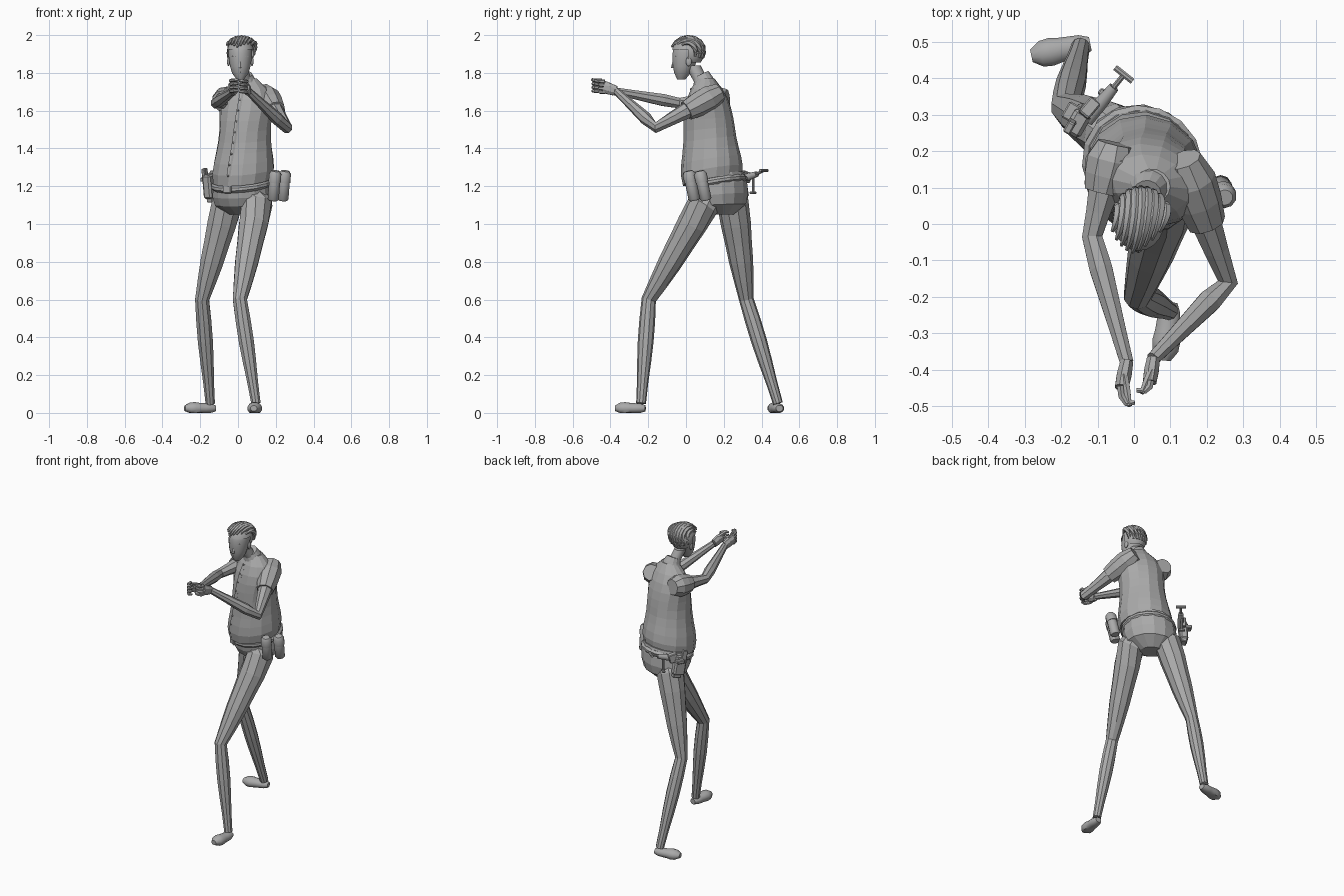
import bpy, bmesh, math
from mathutils import Vector as V, Matrix

cube = bpy.data.objects.get("Cube")
if cube:
    bpy.data.objects.remove(cube, do_unlink=True)

COLOUR = (0.4, 0.4, 0.4, 1)
grey = bpy.data.materials.new("plain grey")
grey.use_nodes = True
grey.diffuse_color = COLOUR
grey.node_tree.nodes["Principled BSDF"].inputs["Base Color"].default_value = COLOUR


def finish(name, bm, smooth=0):
    """Turn a bmesh into a named object, smooth up to the given angle."""
    bmesh.ops.recalc_face_normals(bm, faces=bm.faces)
    mesh = bpy.data.meshes.new(name)
    bm.to_mesh(mesh)
    bm.free()
    mesh.materials.append(grey)
    ob = bpy.data.objects.new(name, mesh)
    bpy.context.collection.objects.link(ob)
    if smooth:
        bpy.ops.object.select_all(action="DESELECT")
        ob.select_set(True)
        bpy.context.view_layer.objects.active = ob
        bpy.ops.object.shade_smooth_by_angle(angle=math.radians(smooth))


def skin(name, rings, smooth=0):
    """Bridge rings of points and cap both ends."""
    bm = bmesh.new()
    loops = [[bm.verts.new(p) for p in ring] for ring in rings]
    for low, high in zip(loops, loops[1:]):
        for i in range(len(low)):
            j = (i + 1) % len(low)
            bm.faces.new((low[i], low[j], high[j], high[i]))
    bm.faces.new(loops[0])
    bm.faces.new(loops[-1])
    finish(name, bm, smooth)


def along(start, end, count):
    """Evenly spaced points from start to end."""
    return [V(start).lerp(V(end), i / (count - 1)) for i in range(count)]


def angles(count):
    return [math.tau * (i + 0.5) / count for i in range(count)]


def column(name, bottom, top, widths, depths, yaw=(0, 0), tilt=(0, 0), sides=14, smooth=0):
    """Evenly stacked level ovals; tilt lifts their back edges. Returns the rings."""
    count = len(widths)
    rings = []
    for p, w, d, turn in zip(along(bottom, top, count), widths, depths, along((*yaw, 0), (*yaw[::-1], 0), count)):
        spin = Matrix.Rotation(math.radians(turn.x), 3, "Z")
        part = len(rings) / (count - 1)
        lift = tilt[0] + (tilt[1] - tilt[0]) * part
        rings.append([p + spin @ V((w * math.cos(a), d * math.sin(a), lift * d * math.sin(a)))
                      for a in angles(sides)])
    skin(name, rings, smooth)
    return rings


def tube(name, points, radii, sides=8, flat=1, smooth=0, floor=False):
    """Sweep an oval along a path; floor flattens it on the ground."""
    points = [V(p) for p in points]
    run = points[-1] - points[0]
    ref = V((0, 1, 0)) if abs(run.z) > 0.8 * run.length else V((0, 0, 1))
    rings = []
    for i, (p, r) in enumerate(zip(points, radii)):
        t = points[min(i + 1, len(points) - 1)] - points[max(i - 1, 0)]
        u = t.cross(ref).normalized()
        v = u.cross(t).normalized()
        ring = [p + r * (u * math.cos(a) + v * flat * math.sin(a)) for a in angles(sides)]
        if floor:
            for q in ring:
                q.z = max(q.z, 0)
        rings.append(ring)
    skin(name, rings, smooth)


def box(name, loc, size, yaw=0, lean=0, bevel=0.004):
    bm = bmesh.new()
    place = (Matrix.Translation(loc) @ Matrix.Rotation(math.radians(yaw), 4, "Z")
             @ Matrix.Rotation(math.radians(lean), 4, "X") @ Matrix.Diagonal((*size, 1)))
    bmesh.ops.create_cube(bm, size=1, matrix=place)
    bmesh.ops.bevel(bm, geom=bm.edges[:], offset=bevel, segments=1, affect="EDGES")
    finish(name, bm)


def ball(name, loc, size):
    bm = bmesh.new()
    bmesh.ops.create_uvsphere(bm, u_segments=12, v_segments=8, radius=1,
                              matrix=Matrix.Translation(loc) @ Matrix.Diagonal((*size, 1)))
    finish(name, bm, 60)


# Shirt, turned more at the waist than at the shoulders
shirt = column("shirt", (.025, .14, 1.23), (.05, .105, 1.77),
               (.16, .167, .16, .15, .142, .138, .14, .145, .138, .11, .05),
               (.155, .163, .158, .148, .14, .136, .13, .12, .105, .08, .046),
               yaw=(-30, -15), tilt=(.2, 0))

# Button strip follows the front vertex of each ring
strip = [ring[10] for ring in shirt[1:-1]]
tube("shirt_placket", strip, [.012] * len(strip), sides=6, flat=.4)
for i, p in enumerate(strip):
    ball(f"button_{i}", p + V((-.003, -.006, 0)), (.005, .005, .005))

# Collar, neck and shoulder tabs
column("collar", (.043, .1, 1.74), (.035, .08, 1.79), (.064, .052, .04), (.06, .05, .04),
       yaw=(-15, -10), tilt=(.2, .5))
column("neck", (.045, .1, 1.72), (.014, .035, 1.84), (.042, .036, .038), (.042, .04, .042), smooth=40)
for side, x, y in (("left", .125, .11), ("right", -.025, .155)):
    box(side + "_shoulder_tab", (x, y, 1.713), (.075, .035, .01), -15)

# Hips of the trousers
column("hips", (.02, .19, 1.05), (.025, .165, 1.25), (.07, .15, .164, .162, .15), (.06, .13, .148, .15, .142),
       yaw=(-30, -30), tilt=(0, .2))

# Legs as hip, knee, ankle, and shoes as heel and toe
legs = {"left": ((.1, .09, 1.1), (.01, -.197, .6), (.095, -.238, .05), (.1, -.215), (.083, -.375)),
        "right": ((-.06, .25, 1.1), (-.19, .32, .6), (-.147, .487, .05), (-.12, .495), (-.282, .462))}
for side, (hip, knee, ankle, heel, toe) in legs.items():
    thigh = [V(hip).lerp(V((.025, .165, 1.2)), .5)] + along(hip, knee, 6)
    calf = along(knee, ankle, 6)[1:]
    tube(side + "_trouser_leg", thigh + calf,
         (.085, .085, .08, .071, .064, .052, .039, .042, .042, .037, .03, .026), sides=10)
    tube(side + "_shoe", along((*heel, .024), (*toe, .024), 7), (.02, .031, .033, .035, .04, .037, .018),
         sides=12, flat=.85, smooth=50, floor=True)

# Arms as shoulder, elbow, wrist; hands as palm end, curl direction and reach
arms = {"left": ((.16, .11, 1.66), (.258, -.16, 1.51), (.053, -.37, 1.705), (.043, -.435, 1.725), 1, .03),
        "right": ((-.065, .17, 1.66), (-.115, -.035, 1.64), (-.02, -.38, 1.705), (-.034, -.45, 1.73), -1, .05)}
for side, (shoulder, elbow, wrist, palm, curl, reach) in arms.items():
    shoulder, elbow, wrist, palm = V(shoulder), V(elbow), V(wrist), V(palm)
    tube(side + "_arm", along(shoulder, elbow, 4) + along(elbow, wrist, 5)[1:],
         (.055, .046, .036, .03, .034, .029, .024, .02))
    tube(side + "_sleeve", along(shoulder.lerp(elbow, -.25), shoulder.lerp(elbow, .4), 4),
         (.05, .069, .065, .054), sides=9)
    tube(side + "_palm", along(wrist, palm, 3), (.019, .022, .02), flat=1.45)
    for i in range(4):
        knuckle = palm + V((curl * .004, .005, .019 * i - .028))
        bend = [V((-curl * .04 * t * t, -reach * math.sin(2 * t), .004 * t)) for t in (0, .3, .65, 1)]
        tube(f"{side}_finger_{i}", [knuckle + b for b in bend], (.01, .01, .009, .007), sides=6, smooth=40)
    base = wrist.lerp(palm, .5) + V((0, 0, .02))
    tip = palm + V((-curl * .022, -reach, .036))
    tube(side + "_thumb", along(base, tip, 3), (.012, .011, .007), sides=6, smooth=40)

# Head and face
column("head", (.012, -.025, 1.765), (.012, .015, 1.975), (.02, .045, .055, .061, .064, .06, .04),
       (.022, .045, .058, .068, .074, .073, .05), sides=16, smooth=45)
tube("nose", along((.012, -.06, 1.88), (.012, -.068, 1.825), 3), (.006, .009, .012), sides=6, smooth=40)
tube("lips", ((-.008, -.05, 1.8), (.012, -.058, 1.803), (.032, -.05, 1.8)), (.003, .007, .003), sides=6, smooth=40)
for side, s in (("left", 1), ("right", -1)):
    ball(side + "_eye", (.012 + s * .025, -.056, 1.868), (.011, .008, .006))
    ball(side + "_ear", (.012 + s * .062, .015, 1.86), (.008, .016, .025))
    tube(side + "_brow", along((.012 + s * .01, -.067, 1.886), (.012 + s * .042, -.054, 1.888), 3),
         (.004, .005, .002), sides=5)

# Hair: a cap open at the face, with swept locks over it
bm = bmesh.new()
bmesh.ops.create_uvsphere(bm, u_segments=20, v_segments=14, radius=1,
                          matrix=Matrix.Translation((.013, .01, 1.905)) @ Matrix.Diagonal((.073, .086, .082, 1)))
bare = [v for v in bm.verts if v.co.z < 1.845 or (v.co.y < 0 and v.co.z < 1.905)]
bmesh.ops.delete(bm, geom=bare, context="VERTS")
finish("hair_cap", bm, 60)
for i in range(9):
    s = (i - 4) * .22
    k = math.sqrt(1 - s * s)
    points, radii = [], []
    for j in range(9):
        t = j / 8
        a = math.radians(-22 + (180 - 30 * abs(s)) * t)
        sway = .012 * math.sin(math.pi * t) - .018 * t * t * k
        points.append((.014 + .074 * s + sway, .01 + (.086 + .008 * t) * k * math.cos(a),
                       1.907 + (.03 + .05 * k) * math.sin(a)))
        radii.append(.003 + .012 * math.sin(math.pi * (.1 + .85 * t)))
    tube(f"hair_lock_{i}", points, radii, sides=6, smooth=50)

# Belt and buckle
column("belt", (.023, .165, 1.192), (.023, .165, 1.235), (.155, .169, .169, .155), (.145, .159, .159, .145),
       yaw=(-30, -30), tilt=(.2, .2), sides=16)
box("buckle", (-.057, .026, 1.183), (.05, .014, .042), -30)

# Rounded pouches on the left hip
for i, spot in enumerate(((.192, .03, 1.2), (.243, .09, 1.2))):
    lean = V((.006, -.016, .075))
    low, high = V(spot) - lean, V(spot) + lean
    tube(f"pouch_{i}", (low, low.lerp(high, .06), low.lerp(high, .94), high), (.024, .031, .031, .024),
         sides=10, smooth=40)
    tube(f"pouch_flap_{i}", (low.lerp(high, .65), low.lerp(high, .93), low.lerp(high, 1.04)), (.034, .034, .022),
         sides=10, smooth=40)

# Holster with side arm on the right hip
box("holster", (-.15, .285, 1.2), (.05, .075, .13), -30, 10, .01)
box("holster_strap", (-.16, .3, 1.235), (.066, .05, .022), -30)
box("holster_clip", (-.175, .27, 1.265), (.022, .035, .06), -30, 15)
box("holster_tip", (-.14, .3, 1.135), (.035, .05, .035), -30, 10)
box("side_arm_grip", (-.125, .315, 1.25), (.035, .055, .055), -40, -15)

# Baton with cross handle
tube("baton_body", along((-.13, .285, 1.235), (-.055, .376, 1.264), 3), (.02, .02, .015), sides=10, smooth=40)
tube("baton_rod", ((-.06, .37, 1.262), (-.027, .411, 1.283)), (.008, .008))
tube("baton_crossbar", ((-.052, .43, 1.283), (-.004, .392, 1.283)), (.009, .009))
tube("hanging_rod", ((-.08, .355, 1.165), (-.08, .355, 1.25)), (.007, .007))
box("hanging_rod_foot", (-.08, .355, 1.165), (.04, .02, .014), -40)
